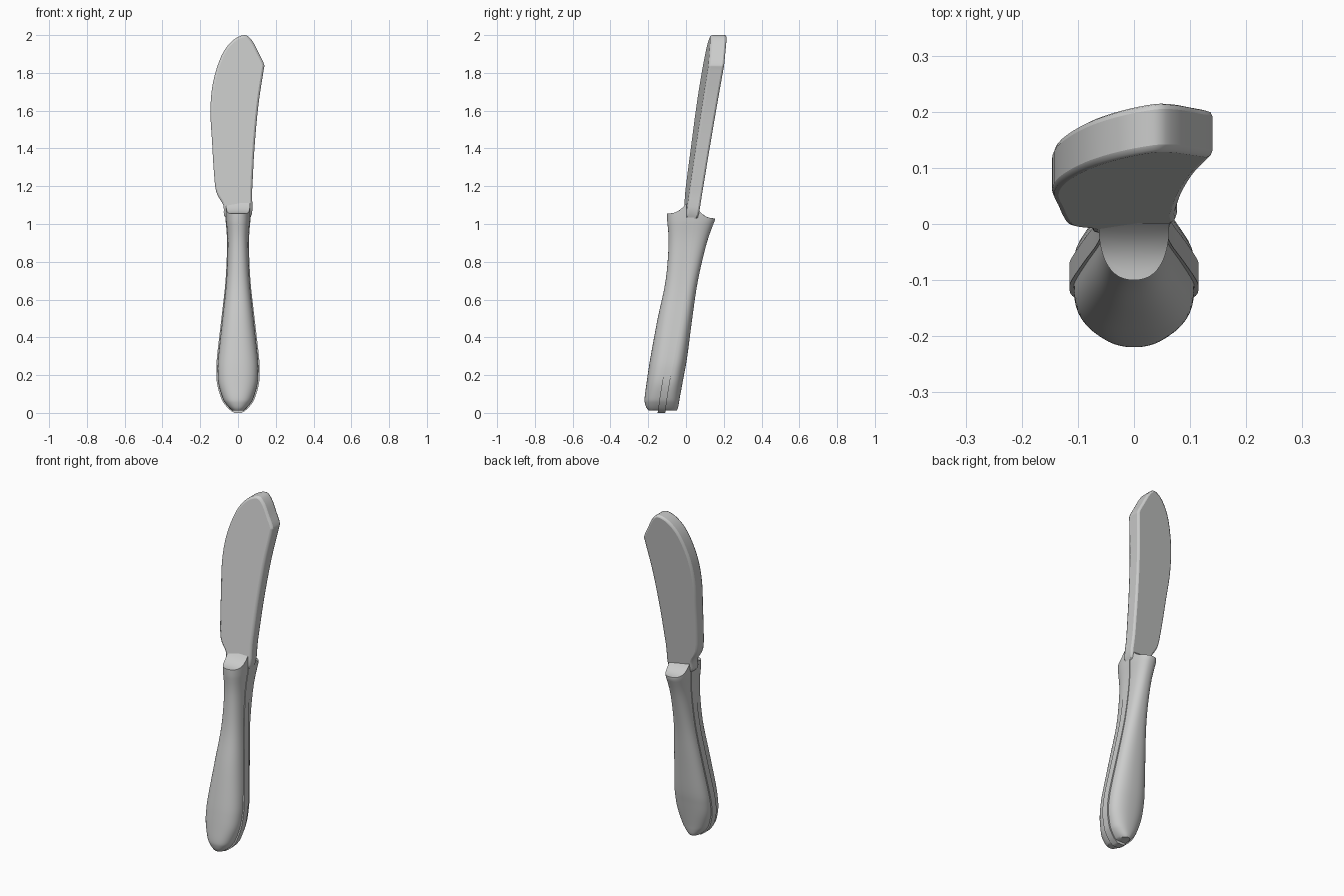
import bpy, bmesh, math
from mathutils import Vector

cube = bpy.data.objects.get("Cube")
if cube:
    bpy.data.objects.remove(cube)

grey = bpy.data.materials.new("plain_grey")
grey.use_nodes = True
GREY = (0.6, 0.605, 0.6, 1)
grey.diffuse_color = GREY
grey.node_tree.nodes["Principled BSDF"].inputs["Base Color"].default_value = GREY


def smooth_path(pts, steps, closed=False):
    """Catmull-Rom curve through points of any dimension."""
    pts = [Vector(p) for p in pts]
    n, out = len(pts), []
    for i in range(n if closed else n - 1):
        def at(k):
            return pts[k % n] if closed else pts[max(0, min(n - 1, k))]
        a, b, c, d = at(i - 1), at(i), at(i + 1), at(i + 2)
        for s in range(steps):
            t = s / steps
            out.append(b + (c - a) * (t / 2) + (a * 2 - b * 5 + c * 4 - d) * (t * t / 2)
                       + (b * 3 - a - c * 3 + d) * (t ** 3 / 2))
    return out if closed else out + [pts[-1]]


def loft(name, rings, angle, bevel=0):
    """Skin equal rings of points, cap both ends and shade."""
    bm = bmesh.new()
    rows = [[bm.verts.new(p) for p in ring] for ring in rings]
    n = len(rows[0])
    for lo, hi in zip(rows, rows[1:]):
        for i in range(n):
            j = (i + 1) % n
            bm.faces.new((lo[i], lo[j], hi[j], hi[i]))
    bm.faces.new(rows[0][::-1])
    bm.faces.new(rows[-1])
    bmesh.ops.recalc_face_normals(bm, faces=bm.faces)
    mesh = bpy.data.meshes.new(name)
    bm.to_mesh(mesh)
    bm.free()
    mesh.materials.append(grey)
    obj = bpy.data.objects.new(name, mesh)
    bpy.context.collection.objects.link(obj)
    bpy.ops.object.select_all(action='DESELECT')
    obj.select_set(True)
    bpy.context.view_layer.objects.active = obj
    bpy.ops.object.shade_smooth_by_angle(angle=math.radians(angle))
    if bevel:
        mod = obj.modifiers.new("soft_edges", 'BEVEL')
        mod.width = bevel
        mod.segments = 2
        mod.limit_method = 'ANGLE'
        mod.angle_limit = math.radians(50)
    return obj


# Handle stations: z, half width, front y, back y, tang front y
STATIONS = smooth_path([
    (0, .02, -.18, -.06, -.15), (.02, .048, -.205, -.045, -.148),
    (.05, .074, -.217, -.038, -.143), (.08, .09, -.219, -.033, -.139),
    (.15, .11, -.21, -.02, -.128), (.22, .115, -.2, -.007, -.115),
    (.3, .111, -.187, .007, -.1), (.5, .088, -.15, .033, -.066),
    (.7, .066, -.108, .063, -.036), (.9, .058, -.092, .11, -.012),
    (1.02, .066, -.1, .153, .002)], 4)
TANG = 0.04

# Flat tang sandwiched between the two scales
tang_rings = []
for z, w, front, back, t in STATIONS:
    tang_rings.append([(-w, t, z), (w, t, z), (w, t + TANG, z), (-w, t + TANG, z)])
tang_rings.append([(x, y + .01, 1.09) for x, y, z in tang_rings[-1]])
loft("handle_tang", tang_rings, 40)


# Rounded scales, with a concave shoulder rising towards the blade
def scale(name, is_front, top):
    arc = [math.pi * i / 24 for i in range(25)]
    section = [(math.copysign(abs(math.cos(a)) ** .85, math.cos(a)), math.sin(a) ** .85
                if 0 < a < 3.14 else 0) for a in arc]
    rings = []
    for z, w, front, back, t in STATIONS[3:]:
        inner = t if is_front else t + TANG
        outer = front if is_front else back
        gap = .003 + .006 * max(0, 1 - z)
        rings.append([(x * (w - gap), inner + (outer - inner) * d, z) for x, d in section])
    for frac in (1, .85, .7, .55, .4, .28, .16, .02):
        rings.append([(x * (w - gap), inner + (outer - inner) * d * frac,
                       top + (1.11 - top) * (1 - d * frac) ** 2.5) for x, d in section])
    loft(name, rings, 40)


scale("front_scale", True, 1.055)
scale("back_scale", False, 1.03)

# Spreader blade: outline in x and z, leaning back and slightly turned
OUTLINE = smooth_path([
    (-.062, 1.03), (-.078, 1.1), (-.115, 1.17), (-.128, 1.28), (-.137, 1.43), (-.146, 1.6),
    (-.132, 1.75), (-.088, 1.89), (-.03, 1.97), (.035, 2.0), (.075, 1.97), (.112, 1.9),
    (.138, 1.845), (.135, 1.81), (.108, 1.63), (.087, 1.4), (.075, 1.18), (.064, 1.03)],
    4, closed=True)


def blade_front(x, z):
    return -.1535 + .139 * z + .127 * x


faces = [[(x, blade_front(x, z) + side * (.07 + .02 * (z - 1.18)), z) for x, z in OUTLINE]
         for side in (0, 1)]
loft("blade", faces, 35, bevel=.012)
